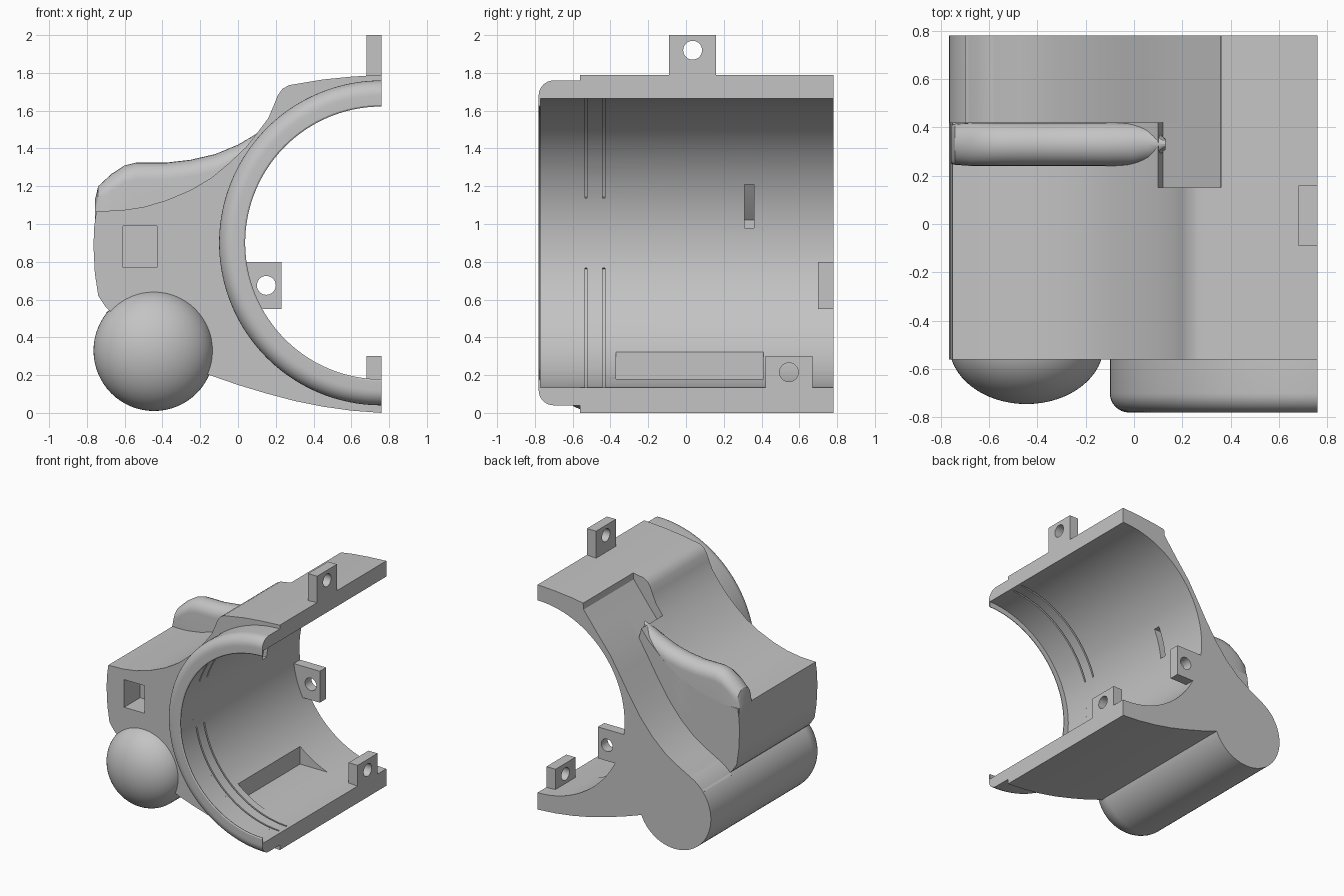
import bpy, bmesh
from math import sin, cos, pi, radians
from mathutils import Vector

cube = bpy.data.objects.get("Cube")
if cube:
    bpy.data.objects.remove(cube)

grey = bpy.data.materials.new("plain grey")
grey.use_nodes = True
grey.diffuse_color = (0.55, 0.55, 0.55, 1)
grey.node_tree.nodes["Principled BSDF"].inputs["Base Color"].default_value = (0.55, 0.55, 0.55, 1)

CX, CZ, BORE = 0.76, 0.9, 0.765      # bore axis and radius
FRONT, BACK = -0.56, 0.78            # body ends


def loft(name, loops):
    """Solid through matching closed loops, capped at both ends."""
    bm = bmesh.new()
    rings = [[bm.verts.new(p) for p in loop] for loop in loops]
    n = len(rings[0])
    for a, b in zip(rings, rings[1:]):
        for i in range(n):
            j = (i + 1) % n
            bm.faces.new((a[i], a[j], b[j], b[i]))
    bm.faces.new(rings[0])
    bm.faces.new(rings[-1][::-1])
    bmesh.ops.recalc_face_normals(bm, faces=bm.faces)
    mesh = bpy.data.meshes.new(name)
    bm.to_mesh(mesh)
    bm.free()
    mesh.materials.append(grey)
    obj = bpy.data.objects.new(name, mesh)
    bpy.context.collection.objects.link(obj)
    return obj


def extrude(name, outline, y0, y1):
    return loft(name, [[(x, y, z) for x, z in outline] for y in (y0, y1)])


def box(name, x0, x1, y0, y1, z0, z1):
    return extrude(name, [(x0, z0), (x1, z0), (x1, z1), (x0, z1)], y0, y1)


def sector(name, profile, a0, a1, steps=64):
    """Sweep an (r, y) profile round the bore axis."""
    angles = [radians(a0 + (a1 - a0) * i / steps) for i in range(steps + 1)]
    return loft(name, [[(CX - r * cos(t), y, CZ + r * sin(t)) for r, y in profile] for t in angles])


def pin(name, centre, axis, radius=0.05, half=0.2):
    """Round hole cutter along x or y."""
    loops = []
    for s in (-half, half):
        loop = []
        for i in range(32):
            u, v = radius * cos(i * pi / 16), radius * sin(i * pi / 16)
            off = (s, u, v) if axis == "x" else (u, s, v)
            loop.append(Vector(centre) + Vector(off))
        loops.append(loop)
    return loft(name, loops)


def cut(obj, cutters):
    """Subtract the cutters and bake the result."""
    for c in cutters:
        c.hide_render = True
        m = obj.modifiers.new("cut", "BOOLEAN")
        m.operation, m.solver, m.object = "DIFFERENCE", "EXACT", c
    bpy.context.view_layer.update()
    graph = bpy.context.evaluated_depsgraph_get()
    mesh = bpy.data.meshes.new_from_object(obj.evaluated_get(graph))
    obj.modifiers.clear()
    obj.data = mesh


# Cross-section pieces, running from the top cut edge to the bottom one
top = [(0.76, 1.79), (0.6, 1.78), (0.45, 1.765), (0.36, 1.75)]
shoulder = [(0.27, 1.735), (0.235, 1.715), (0.21, 1.68), (0.19, 1.63), (0.16, 1.56)]
pocket = [(0.355, 1.7), (0.24, 1.55), (0.12, 1.4)]
saddle = [(0.1, 1.48), (0.04, 1.405), (-0.05, 1.32), (-0.14, 1.245), (-0.25, 1.18), (-0.38, 1.125),
          (-0.5, 1.09), (-0.62, 1.072), (-0.75, 1.068)]
side = [(-0.762, 0.98), (-0.765, 0.88), (-0.758, 0.74), (-0.74, 0.62), (-0.7, 0.56), (-0.43, 0.3)]
trough = [(0.04, 1.27), (-0.05, 1.12), (-0.15, 0.97), (-0.25, 0.85), (-0.36, 0.75), (-0.47, 0.68),
          (-0.58, 0.62), (-0.7, 0.53), (-0.43, 0.3)]
belly = [(-0.15, 0.2), (0.0, 0.148), (0.15, 0.103), (0.3, 0.063), (0.45, 0.033), (0.6, 0.012), (0.76, 0)]
arc = [(CX - BORE * cos(t), CZ + BORE * sin(t))
       for t in [-pi / 2 + pi * i / 64 for i in range(65)]]

# Main shell in three lengths
front_body = extrude("front_body", top + shoulder + saddle + side + belly + arc, FRONT, 0.15)
middle_body = extrude("middle_body", top + pocket + saddle + side + belly + arc, 0.15, 0.42)
rear_body = extrude("rear_body", top + pocket + trough + belly + arc, 0.42, BACK)

# Recesses: square socket, tray, slot and fine grooves
socket = box("socket_cutter", -0.61, -0.43, FRONT - 0.1, FRONT + 0.2, 0.77, 0.99)
tray = box("tray_cutter", 0.26, 0.62, -0.37, 0.41, 0.18, 0.5)
slot = box("slot_cutter", -0.12, 0.2, 0.31, 0.36, 0.98, 1.21)
grooves = []
for y in (-0.53, -0.435):
    section = [(0.74, y - 0.006), (0.79, y - 0.006), (0.79, y + 0.006), (0.74, y + 0.006)]
    for a0, a1 in ((18, 88), (-88, -10)):
        grooves.append(sector("groove_cutter", section, a0, a1, 32))
cut(front_body, [socket, tray] + grooves)
cut(middle_body, [tray, slot])

# Front collar with rounded outer edge and thin inner lip
collar = [(BORE, FRONT), (BORE, -0.77), (0.722, -0.77), (0.722, -0.775), (0.73, -0.78)]
collar += [(0.78 + 0.08 * sin(t), -0.7 - 0.08 * cos(t)) for t in [i * pi / 16 for i in range(9)]]
collar += [(0.86, FRONT)]
front_collar = sector("front_collar", collar, -90, 90, 80)

# Side barrel with domed front
stations = [(-0.50 - 0.245 * cos(t), 0.32 * sin(t)) for t in [0.02 + (pi / 2 - 0.02) * i / 16 for i in range(17)]]
stations.append((BACK, 0.32))
barrel = loft("side_barrel", [[(-0.445 + r * cos(i * pi / 32), y, 0.33 + r * sin(i * pi / 32))
                              for i in range(64)] for y, r in stations])

# Rounded ridge across the saddle: x, crest height, half width
crest = [(-0.757, 1.13, 0.08), (-0.74, 1.2, 0.085), (-0.67, 1.265, 0.09), (-0.6, 1.31, 0.09),
         (-0.54, 1.325, 0.09), (-0.38, 1.325, 0.09), (-0.25, 1.34, 0.09), (-0.12, 1.37, 0.09),
         (0.0, 1.42, 0.088), (0.06, 1.455, 0.075), (0.1, 1.48, 0.055), (0.13, 1.5, 0.02)]
loops = []
for x, z, w in crest:
    base = max(0.9, 0.9 + (x + 0.2) * 1.5)
    loop = [(x, 0.33 + w * cos(i * pi / 12), z - 0.09 + 0.09 * sin(i * pi / 12)) for i in range(13)]
    loops.append(loop + [(x, 0.33 - w, base), (x, 0.33 + w, base)])
ridge = loft("saddle_ridge", loops)

# Drilled fixing tabs
top_tab = box("top_tab", 0.68, 0.76, -0.09, 0.16, 1.75, 2.0)
cut(top_tab, [pin("top_hole", (0.72, 0.035, 1.92), "x")])
bottom_tab = box("bottom_tab", 0.68, 0.76, 0.42, 0.67, 0.08, 0.3)
cut(bottom_tab, [pin("bottom_hole", (0.72, 0.545, 0.215), "x")])
rear_tab = box("rear_tab", -0.01, 0.23, 0.7, BACK, 0.55, 0.8)
cut(rear_tab, [pin("rear_hole", (0.15, 0.74, 0.675), "y")])

# Remove helpers and shade
for obj in list(bpy.data.objects):
    if obj.name.split(".")[0].endswith(("_cutter", "_hole")):
        bpy.data.objects.remove(obj)
bpy.ops.object.select_all(action="DESELECT")
parts = [front_body, middle_body, rear_body, front_collar, barrel, ridge, top_tab, bottom_tab, rear_tab]
for obj in parts:
    obj.select_set(True)
bpy.context.view_layer.objects.active = front_body
bpy.ops.object.shade_smooth_by_angle(angle=radians(30))
